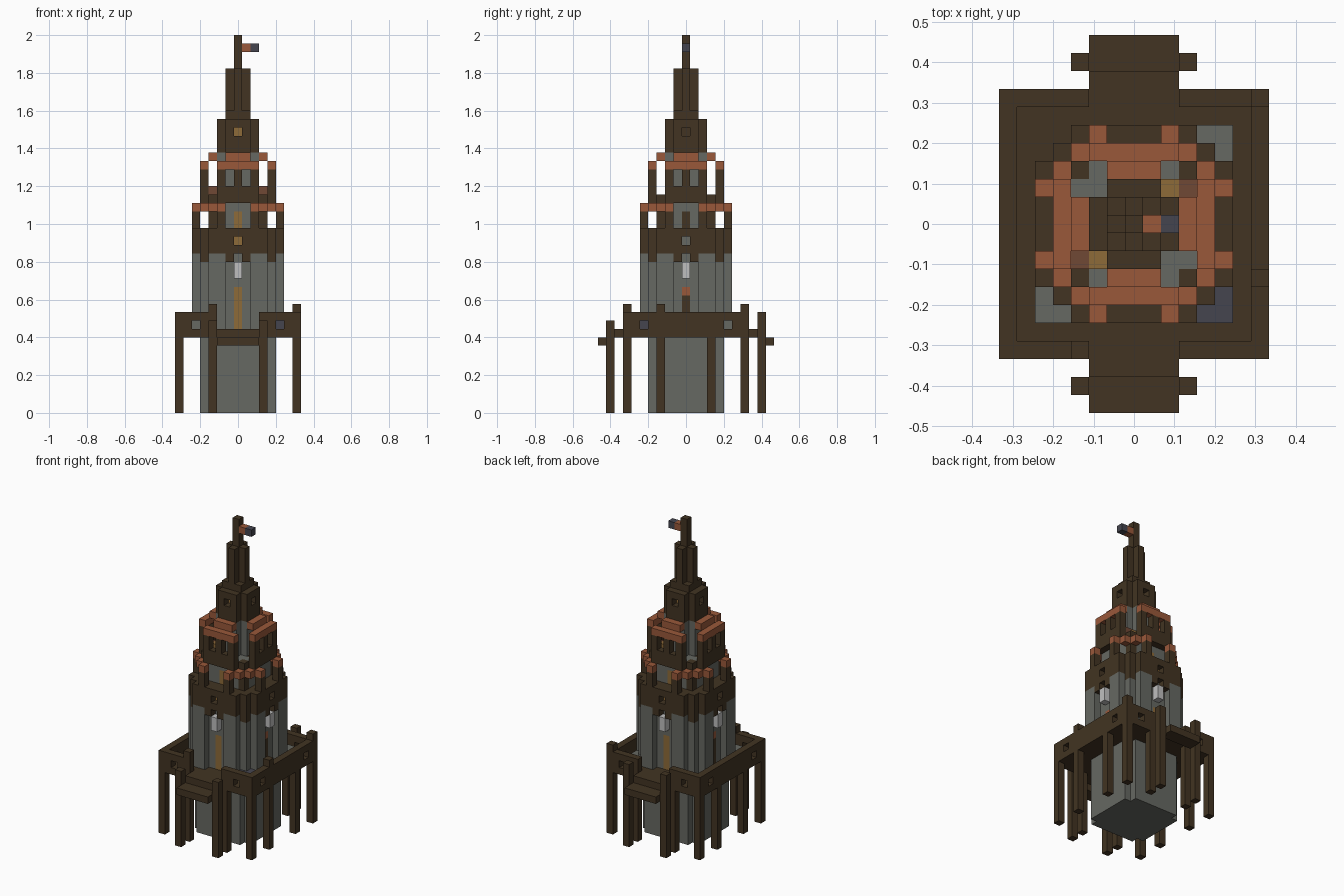
import bpy, bmesh

if "Cube" in bpy.data.objects:
    bpy.data.objects.remove(bpy.data.objects["Cube"])

UNIT = 2 / 45          # one block
COLOURS = {
    "dark_timber": (0.054, 0.034, 0.016),
    "grey_stone": (0.133, 0.138, 0.122),
    "red_tile": (0.32, 0.098, 0.042),
    "ochre_wood": (0.27, 0.145, 0.04),
    "slate_blue": (0.06, 0.06, 0.078),
    "pale_glass": (0.52, 0.52, 0.52),
    "dull_red": (0.16, 0.065, 0.036),
}
mats = {}
for name, rgb in COLOURS.items():
    m = bpy.data.materials.new(name)
    m.use_nodes = True
    m.diffuse_color = (*rgb, 1)
    m.node_tree.nodes["Principled BSDF"].inputs["Base Color"].default_value = (*rgb, 1)
    mats[name] = m

cells = {}             # block position -> part name
part_colour = {}


def put(part, colour, plan, z0, z1):
    """Stack the plan (a set of x, y) from layer z0 to z1 inclusive."""
    part_colour[part] = colour
    for x, y in plan:
        for z in range(z0, z1 + 1):
            cells[x, y, z] = part


def carve(plan, z0, z1):
    for x, y in plan:
        for z in range(z0, z1 + 1):
            cells.pop((x, y, z), None)


def rect(x0, x1, y0, y1):
    return {(x, y) for x in range(x0, x1 + 1) for y in range(y0, y1 + 1)}


def square(r, clip=0):
    """Square of half-size r whose corners are clipped in steps."""
    return {(x, y) for x, y in rect(-r, r, -r, r) if abs(x) + abs(y) <= 2 * r - clip}


def four(*points):
    """Mirror across both axes."""
    return {(sx * x, sy * y) for x, y in points for sx in (1, -1) for sy in (1, -1)}


def eight(*points):
    """Mirror across both axes and the diagonal."""
    return four(*points) | four(*[(y, x) for x, y in points])


T, S, R, O = "dark_timber", "grey_stone", "red_tile", "ochre_wood"

# Lower tower, deck, railing and stilts
put("tower_base", S, square(4, 1), 0, 8)
put("deck", T, square(7), 9, 9)
put("railing", T, square(7) - square(6), 10, 11)
carve(rect(-2, 2, -7, -7) | rect(-2, 2, 7, 7), 10, 11)
carve(eight((5, 7)), 10, 10)
put("stilts", T, eight((7, 7), (3, 7)), 0, 11)
put("stilts", T, {(7, 7), (-3, -7), (7, -3)}, 12, 12)
put("front_porch_posts", T, {(-3, -9), (3, -9)}, 0, 10)
put("back_porch_posts", T, {(-3, 9), (3, 9)}, 0, 11)

# Porch steps, front and back
for s in (-1, 1):
    put("porch_steps", T, {(x, s * 8) for x in range(-2, 3)}, 9, 9)
    put("porch_steps", T, {(x, s * y) for x in range(-2, 3) for y in (9, 10)}, 8, 8)

# Crates in the deck corners
for part, colour, sx, sy in (("left_back_crate", S, 1, 1), ("right_front_crate", S, -1, -1),
                             ("left_front_crate", "slate_blue", 1, -1)):
    put(part, colour, {(5 * sx, 5 * sy), (4 * sx, 5 * sy), (5 * sx, 4 * sy)}, 10, 10)

# Ribbed stone shaft with corbels, windows and doors
put("tower_shaft", S, square(4), 10, 18)
put("shaft_ribs", S, eight((2, 5), (3, 5)), 10, 18)
put("corbels", T, eight((1, 5), (4, 4)), 18, 18)
put("shaft_windows", "pale_glass", eight((0, 5)), 16, 17)
put("main_doors", O, {(0, -4), (0, 4)}, 10, 14)
put("side_doors", T, {(4, 0), (-4, 0)}, 10, 13)
put("side_door_lintels", R, {(4, 0), (-4, 0)}, 14, 14)

# Timber gallery with small windows
put("gallery", T, square(5, 2), 19, 21)
carve(eight((0, 5)), 20, 20)
put("gallery_lamps", O, {(0, -4), (0, 4)}, 20, 20)
put("gallery_stone", S, {(-4, 0), (4, 0)}, 20, 20)

# Open storey above the gallery, with tile-capped posts
put("middle_storey", S, square(3, 1), 22, 24)
put("middle_corner_posts", T, four((3, 3)), 22, 24)
put("middle_doors", O, {(0, -3), (0, 3)}, 22, 23)
put("middle_side_doors", T, {(-3, 0), (3, 0)}, 22, 23)
put("gallery_posts", T, eight((2, 5)), 22, 23)
put("post_caps", R, eight((2, 5), (3, 4)), 24, 24)

# Belfry: floor, parapet, posts, core and furniture
walls = eight((0, 4), (1, 4), (2, 4))
put("belfry_floor", T, square(3), 25, 25)
put("belfry_parapet", T, walls, 25, 26)
put("belfry_floor_stone", S, eight((2, 3)) | four((2, 2)), 25, 25)
put("belfry_posts", T, eight((0, 4), (2, 4)), 27, 28)
put("belfry_core", S, square(2, 1), 25, 30)
put("belfry_benches", "dull_red", {(3, 2), (-3, -2)}, 26, 26)
put("belfry_tables", O, {(2, 2), (-2, -2)}, 26, 26)
put("roof_eaves", R, walls, 29, 29)
put("roof_ridges", R, eight((0, 3), (1, 3)), 30, 30)

# Spire with windows, mast and flag
put("spire_base", T, square(2, 1), 31, 34)
carve(eight((0, 2)), 33, 33)
put("spire_lamps", O, {(0, -1), (0, 1)}, 33, 33)
put("spire", T, square(1), 35, 35)
put("spire", T, square(1, 1), 36, 40)
put("mast", T, {(0, 0)}, 41, 44)
put("flag_inner", R, {(1, 0)}, 43, 43)
put("flag_outer", "slate_blue", {(2, 0)}, 43, 43)

# Turn each part's exposed block sides into a mesh
QUAD = ((-1, -1), (1, -1), (1, 1), (-1, 1))
for part, colour in part_colour.items():
    bm = bmesh.new()
    for pos, owner in cells.items():
        if owner != part:
            continue
        for axis in range(3):
            for side in (-1, 1):
                near = list(pos)
                near[axis] += side
                if tuple(near) in cells:
                    continue
                corners = []
                for a, b in QUAD[::side]:
                    c = [0, 0, 0]
                    c[axis], c[(axis + 1) % 3], c[(axis + 2) % 3] = side, a, b
                    x, y, z = (p + k / 2 for p, k in zip(pos, c))
                    corners.append(bm.verts.new((x * UNIT, y * UNIT, (z + 0.5) * UNIT)))
                bm.faces.new(corners)
    bmesh.ops.remove_doubles(bm, verts=bm.verts, dist=UNIT / 100)
    bmesh.ops.dissolve_limit(bm, angle_limit=0.01, verts=bm.verts, edges=bm.edges)
    mesh = bpy.data.meshes.new(part)
    bm.to_mesh(mesh)
    bm.free()
    mesh.materials.append(mats[colour])
    bpy.context.collection.objects.link(bpy.data.objects.new(part, mesh))
